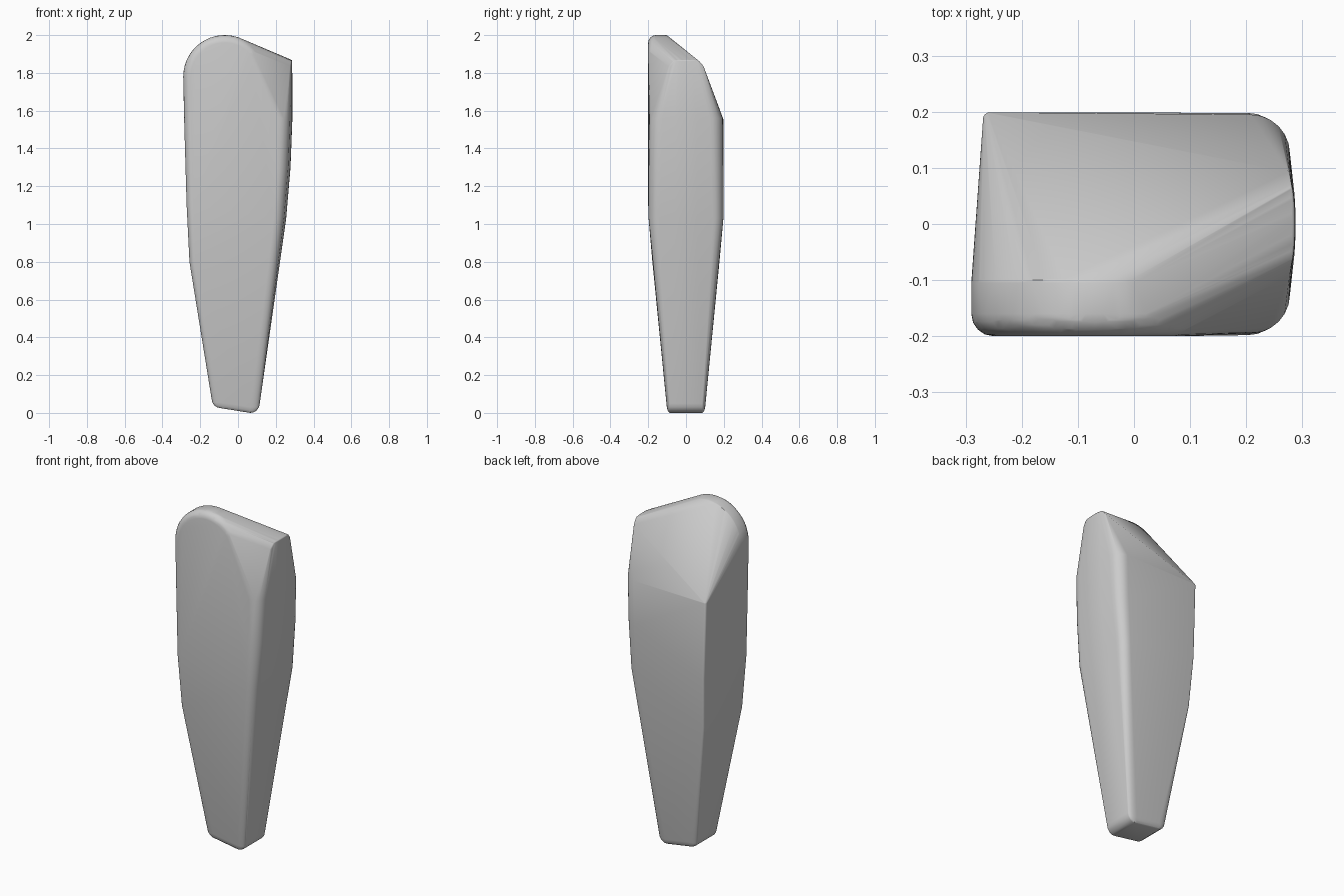
import bpy, bmesh
from math import sin, cos, pi, radians

cube = bpy.data.objects.get("Cube")
if cube:
    bpy.data.objects.remove(cube)

grey = bpy.data.materials.new("plain grey")
grey.use_nodes = True
colour = (0.6, 0.6, 0.6, 1)
grey.diffuse_color = colour
grey.node_tree.nodes["Principled BSDF"].inputs["Base Color"].default_value = colour

bm = bmesh.new()


def blob(x, y, z, rx, ry, rz, n=24, rows=8):
    """Add the points of an ellipsoid; a zero radius gives a disc."""
    for i in range(rows + 1):
        v = pi * i / rows - pi / 2
        for j in range(n):
            u = 2 * pi * j / n
            bm.verts.new((x + rx * cos(v) * cos(u), y + ry * cos(v) * sin(u), z + rz * sin(v)))


# Rounded crown: soft front rim, crisp rear rim
for k in range(29):
    a = radians(180 - 5 * k)
    blob(-0.07 + 0.18 * cos(a), -0.16, 1.78 + 0.18 * sin(a), 0.04, 0.04, 0.04, 16)
    if a >= radians(68):
        blob(-0.07 + 0.21 * cos(a), -0.105, 1.78 + 0.21 * sin(a), 0.01, 0.01, 0.01, 8, 4)

# Top of the end wall, slightly bowed
blob(0.279, 0.0, 1.862, 0.008, 0.07, 0.008)
blob(0.275, 0.0, 1.835, 0.01, 0.093, 0.01)

# Soft edges down the end wall: x, half depth, z, radius
for x, d, z, r in ((0.278, 0.195, 1.56, 0.07), (0.268, 0.198, 1.3, 0.065),
                   (0.245, 0.198, 1.03, 0.055)):
    for s in (-1, 1):
        blob(x - r, s * (d - r), z, r, r, 0)
    blob(x + 0.002, 0, z, 0.008, 0.08, 0)

# Opposite side: soft front edge, crisp rear edge
for x, z, r in ((-0.285, 1.55, 0.04), (-0.272, 1.1, 0.035), (-0.257, 0.8, 0.03)):
    d = 0.2 if z > 1 else 0.178
    blob(x + r, -d + r, z, r, r, 0)
    blob(x + 0.028, d - 0.013, z, 0.012, 0.012, 0.01)

# Narrow foot with rounded corners
for x, z in ((-0.09, 0.075), (0.065, 0.05)):
    for s in (-1, 1):
        blob(x, s * 0.085, z, 0.05, 0.018, 0.05)

# Wrap everything in one rounded shell
hull = bmesh.ops.convex_hull(bm, input=bm.verts[:])
bmesh.ops.delete(bm, geom=[v for v in bm.verts if not v.link_faces], context='VERTS')
bmesh.ops.remove_doubles(bm, verts=bm.verts[:], dist=0.001)
bmesh.ops.dissolve_limit(bm, angle_limit=radians(0.5), verts=bm.verts[:], edges=bm.edges[:])
bmesh.ops.recalc_face_normals(bm, faces=bm.faces[:])

mesh = bpy.data.meshes.new("tapered_body")
bm.to_mesh(mesh)
bm.free()
mesh.materials.append(grey)
body = bpy.data.objects.new("tapered_body", mesh)
bpy.context.collection.objects.link(body)
bpy.context.view_layer.objects.active = body
body.select_set(True)
bpy.ops.object.shade_smooth_by_angle(angle=radians(30))
